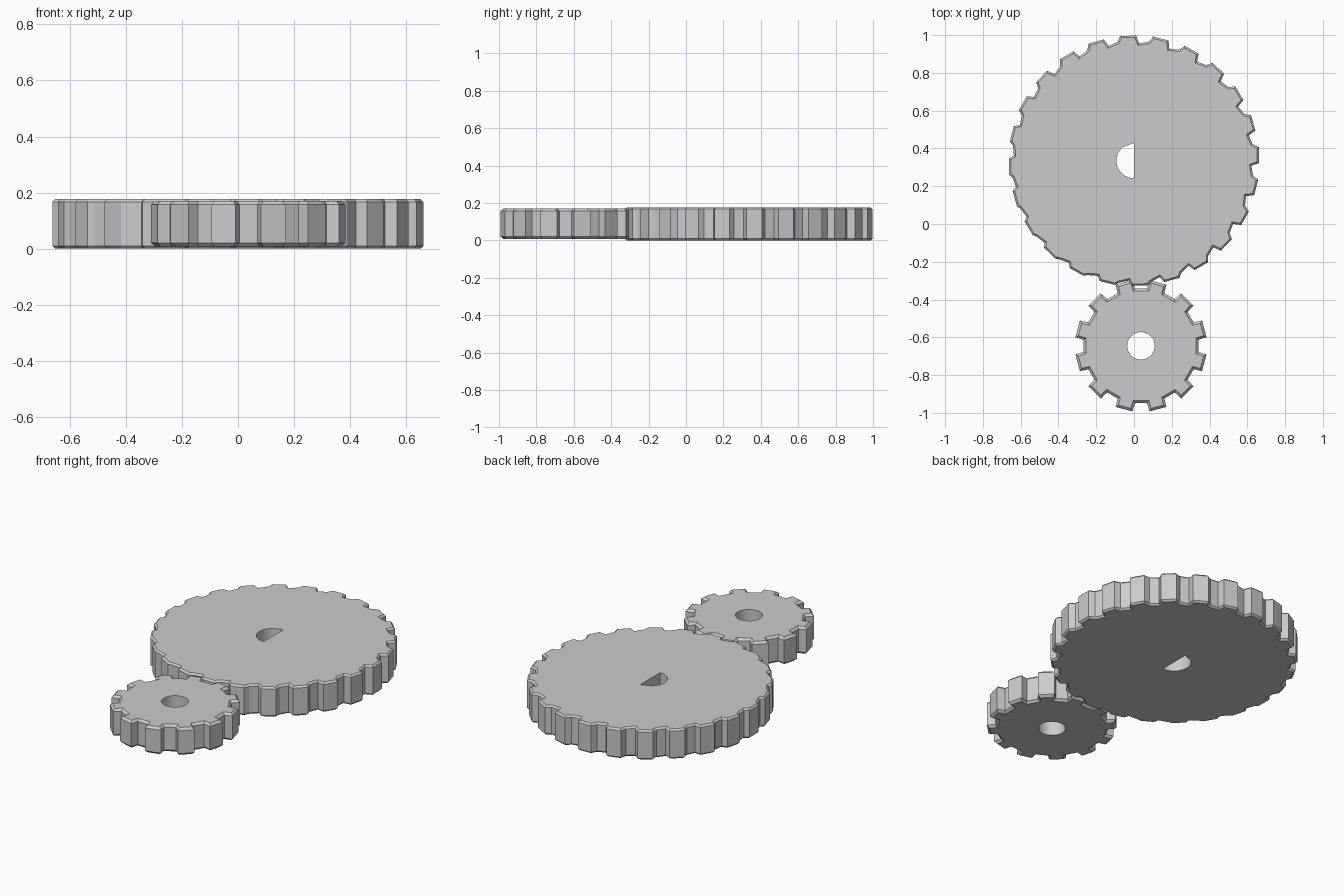
import bpy, bmesh, math
from mathutils import Vector

cube = bpy.data.objects.get("Cube")
if cube:
    bpy.data.objects.remove(cube, do_unlink=True)

grey = bpy.data.materials.new("plain grey")
grey.use_nodes = True
colour = (0.6, 0.6, 0.6, 1)
grey.diffuse_color = colour
grey.node_tree.nodes["Principled BSDF"].inputs["Base Color"].default_value = colour


def polar(r, degrees):
    a = math.radians(degrees)
    return Vector((r * math.cos(a), r * math.sin(a)))


def inset(points, amount):
    """Move every side of a counter-clockwise outline inwards."""
    result = []
    for i, p in enumerate(points):
        before = (p - points[i - 1]).normalized()
        after = (points[(i + 1) % len(points)] - p).normalized()
        n1, n2 = Vector((-before.y, before.x)), Vector((-after.y, after.x))
        result.append(p + (n1 + n2) * amount / max(0.4, 1 + n1.dot(n2)))
    return result


def make_gear(name, outline, bore, centre, bottom, top, chamfer):
    bm = bmesh.new()

    def ring(points, z):
        return [bm.verts.new((p.x, p.y, z)) for p in points]

    def join(lower, upper):
        n = len(lower)
        for i in range(n):
            j = (i + 1) % n
            bm.faces.new((lower[i], lower[j], upper[j], upper[i]))

    # Toothed wall with chamfered rims
    small = inset(outline, chamfer)
    rings = [ring(small, bottom), ring(outline, bottom + chamfer),
             ring(outline, top - chamfer), ring(small, top)]
    for lower, upper in zip(rings, rings[1:]):
        join(lower, upper)

    # Shaft hole
    holes = [ring(bore, bottom), ring(bore, top)]
    join(holes[1], holes[0])

    # Flat caps around the hole
    for outer, hole, up in ((rings[0], holes[0], -1), (rings[-1], holes[1], 1)):
        edges = [bm.edges.get((loop[i - 1], loop[i]))
                 for loop in (outer, hole) for i in range(len(loop))]
        bmesh.ops.triangle_fill(bm, edges=edges, use_beauty=True, normal=(0, 0, up))
    bmesh.ops.recalc_face_normals(bm, faces=bm.faces)

    mesh = bpy.data.meshes.new(name)
    bm.to_mesh(mesh)
    bm.free()
    mesh.materials.append(grey)
    gear = bpy.data.objects.new(name, mesh)
    gear.location = (*centre, 0)
    bpy.context.collection.objects.link(gear)


# Large gear: uneven gaps, shallowest at the lower left
outline = []
for k in range(24):
    a = 3 + 15 * k
    root = 0.622 + 0.02 * max(0, math.cos(math.radians(a - 225)))
    outline += [polar(root, a - 5.5), polar(0.662, a - 4),
                polar(0.665, a + 3.2), polar(root + 0.012, a + 5)]
d_hole = [polar(0.093, 130 + 10 * i) for i in range(15)] + [Vector((0, 0.095))]
make_gear("large_gear", outline, d_hole, (0, 0.335), 0, 0.177, 0.01)

# Small gear: even square teeth
outline = []
for k in range(12):
    a = 15 + 30 * k
    outline += [polar(0.305, a - 9), polar(0.35, a - 7.5),
                polar(0.35, a + 7.5), polar(0.305, a + 9)]
round_hole = [polar(0.073, 360 * i / 32) for i in range(32)]
make_gear("small_gear", outline, round_hole, (0.037, -0.645), 0.008, 0.17, 0.013)
